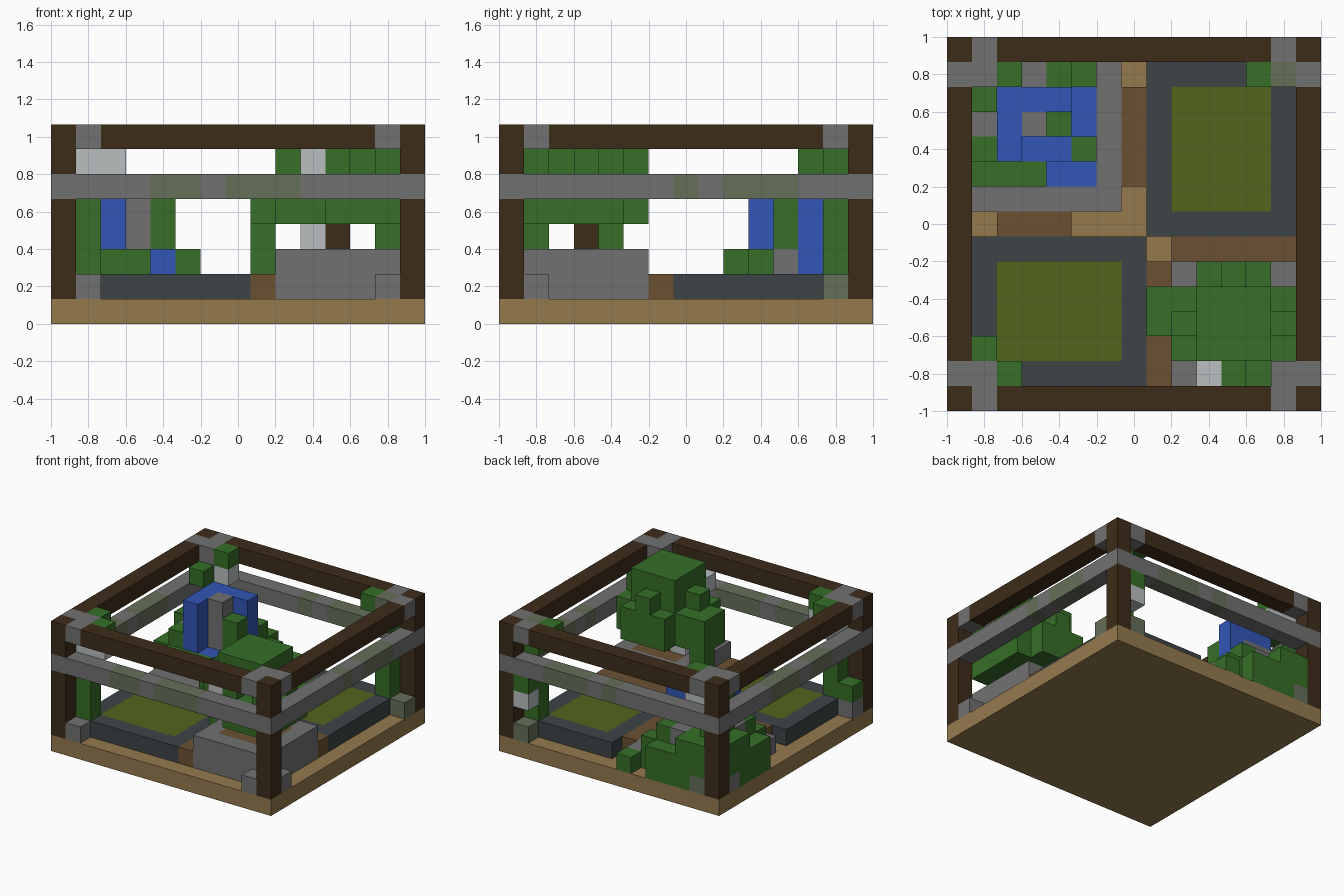
import bpy
import bmesh

default_cube = bpy.data.objects.get("Cube")
if default_cube:
    bpy.data.objects.remove(default_cube, do_unlink=True)

COUNT = 15
LAST = COUNT - 1
CELL = 2 / COUNT
# Names of the height layers, counted in cells from the ground
BASE, BED, LOW, MID, HIGH, RAIL, UPPER, TOP = range(8)


def make_material(name, red, green, blue):
    def linear(value):
        return (value / 255) ** 2.2
    material = bpy.data.materials.new(name)
    material.use_nodes = True
    colour = (linear(red), linear(green), linear(blue), 1)
    material.diffuse_color = colour
    shader = material.node_tree.nodes["Principled BSDF"]
    shader.inputs["Base Color"].default_value = colour
    shader.inputs["Roughness"].default_value = 0.9
    return material


dark_wood = make_material("dark wood", 64, 48, 32)
tan_wood = make_material("tan wood", 147, 121, 79)
earth = make_material("brown earth", 107, 82, 54)
stone = make_material("grey stone", 113, 113, 113)
pale = make_material("pale stone", 184, 189, 189)
mossy = make_material("mossy stone", 101, 110, 89)
slate = make_material("dark slate", 64, 70, 72)
grass = make_material("olive grass", 83, 101, 34)
leaf = make_material("leaf green", 57, 110, 44)
water = make_material("water blue", 54, 87, 182)

cells = {}    # grid cell -> part name
colours = {}  # part name -> material


def fill(part, material, columns, rows, layers):
    """Fill a box of cells; each extent is one index or a (first, last) pair."""
    def span(extent):
        first, last = extent if isinstance(extent, tuple) else (extent, extent)
        return range(first, last + 1)
    colours[part] = material
    for column in span(columns):
        for row in span(rows):
            for layer in span(layers):
                cells[column, row, layer] = part


# Base board
fill("base_board", tan_wood, (0, LAST), (0, LAST), BASE)

# Frame: posts, top beams, middle rails, stone corner braces
for edge in (0, LAST):
    fill("top_beams", dark_wood, (0, LAST), edge, TOP)
    fill("top_beams", dark_wood, edge, (0, LAST), TOP)
    for other in (0, LAST):
        fill("corner_posts", dark_wood, edge, other, (BED, TOP))
for edge in (0, LAST):
    fill("middle_rails", stone, (0, LAST), edge, RAIL)
    fill("middle_rails", stone, edge, (0, LAST), RAIL)
for edge, inner in ((0, 1), (LAST, LAST - 1)):
    for other, beside in ((0, 1), (LAST, LAST - 1)):
        for layer in (BED, TOP):
            fill("corner_braces", stone, inner, other, layer)
            fill("corner_braces", stone, edge, beside, layer)
            fill("corner_braces", stone, inner, beside, layer)

# Moss patches on rails and braces
for span in ((4, 5), (7, 9)):
    fill("rail_moss", mossy, span, 0, RAIL)
    fill("rail_moss", mossy, 0, span, RAIL)
for span in (7, (9, 11)):
    fill("rail_moss", mossy, LAST, span, RAIL)
    fill("rail_moss", mossy, span, LAST, RAIL)
far = LAST - 1
fill("brace_moss", mossy, far, far, TOP)
for column, row in ((far, far), (far, LAST), (LAST, far), (1, LAST)):
    fill("brace_moss", mossy, column, row, BED)

# Two grass beds with slate borders
fill("front_bed_border", slate, (1, 7), (1, 6), BED)
fill("front_bed_grass", grass, (2, 6), (2, 5), BED)
fill("back_bed_border", slate, (8, far), (7, far), BED)
fill("back_bed_grass", grass, (9, far - 1), (8, far - 1), BED)
fill("corner_braces", stone, 1, 1, BED)
fill("brace_moss", mossy, far, far, BED)

# Earth paths
fill("paths", earth, 7, (9, 12), BED)
fill("paths", earth, (2, 4), 7, BED)
fill("paths", earth, (9, far), 6, BED)
fill("paths", earth, 8, (1, 5), BED)

# Tree planter
fill("tree_planter", stone, (9, far), (1, 5), (BED, LOW))
fill("planter_soil", earth, (10, 12), (2, 4), (BED, LOW))

# Tree: trunk, pale stub, crown with stepped lumps
fill("tree_trunk", dark_wood, 11, 3, (MID, RAIL))
fill("pale_stub", pale, 10, 3, MID)
crown = "tree_crown"
fill(crown, leaf, (10, 12), (2, 4), (HIGH, TOP))
fill(crown, leaf, (8, 9), (3, 4), (HIGH, RAIL))
fill(crown, leaf, 8, 4, (LOW, HIGH))
fill(crown, leaf, 9, 3, UPPER)
fill(crown, leaf, 9, 2, (HIGH, RAIL))
fill(crown, leaf, far, (2, 4), (HIGH, RAIL))
fill(crown, leaf, far, 3, UPPER)
fill(crown, leaf, (10, 12), 5, (HIGH, RAIL))
fill(crown, leaf, 11, 5, UPPER)
fill(crown, leaf, (11, 12), 1, (HIGH, RAIL))
fill(crown, leaf, 11, 1, UPPER)
fill("pale_blossom", pale, 10, 1, UPPER)

# Pool rim, pool and waterfall
fill("pool_rim", stone, (1, 6), (8, far), BED)
fill("pool", water, (2, 5), (9, 12), BED)
fill("pool", water, (2, 4), 10, (BED, LOW))
fill("waterfall", water, 2, 10, (BED, RAIL))
fill("waterfall", water, 2, 11, RAIL)
fill("waterfall", water, (2, 4), 12, RAIL)
fill("waterfall", water, 4, 12, (BED, HIGH))
fill("waterfall_rock", stone, 3, 11, (BED, RAIL))
fill("waterfall_rock", stone, 2, 11, (BED, HIGH))
fill("waterfall_rock", stone, (2, 3), 12, (BED, HIGH))
fill("waterfall_rock", stone, 4, 11, (BED, LOW))
fill("waterfall_rock", stone, 1, 11, (BED, MID))

# Bushes around the pool
bush = "pool_bushes"
fill(bush, leaf, 4, 11, (MID, HIGH))
fill(bush, leaf, (1, 3), 9, (BED, LOW))
fill(bush, leaf, 1, 10, (BED, MID))
fill(bush, leaf, 5, 10, (BED, LOW))
fill(bush, leaf, 1, 12, (BED, HIGH))
fill(bush, leaf, (2, 5), far, (BED, LOW))
fill(bush, leaf, (2, 4), far, MID)
fill("hedge_stone", stone, 3, far, MID)

# Outer hedge growing through the frame
hedge = "outer_hedge"
fill(hedge, leaf, (2, 4), LAST, (BED, LOW))
fill(hedge, leaf, (1, 2), LAST, MID)
fill(hedge, leaf, 1, LAST, LOW)
fill(hedge, leaf, 6, LAST, BED)
fill(hedge, leaf, 0, (10, 12), (BED, LOW))
fill(hedge, leaf, 0, (12, far), MID)
fill(hedge, leaf, 0, far, LOW)
fill(hedge, leaf, 0, 1, LOW)

# Climbing plants and pale stones in the corners
vine = "corner_vines"
for column, row in ((1, 1), (1, far), (far, far)):
    fill(vine, leaf, column, row, (LOW, HIGH))
fill(vine, leaf, far, far, UPPER)
fill(vine, leaf, far, 1, HIGH)
fill(vine, leaf, far, 1, UPPER)
fill(vine, leaf, far, LAST, HIGH)
fill("pale_corner_stones", pale, far, LAST, MID)
for column, row in ((1, 1), (2, 1), (1, 2), (1, far), (2, far)):
    fill("pale_corner_stones", pale, column, row, UPPER)
fill(vine, leaf, 1, 12, UPPER)
for column, row in ((2, 1), (1, 2), (2, far), (far - 1, far)):
    fill(vine, leaf, column, row, TOP)

# Turn each part into a mesh of its exposed faces
corner_signs = ((0, 0), (1, 0), (1, 1), (0, 1))
for part, material in colours.items():
    bm = bmesh.new()
    for cell, owner in cells.items():
        if owner != part:
            continue
        for axis in range(3):
            for side in (0, 1):
                neighbour = list(cell)
                neighbour[axis] += 2 * side - 1
                if tuple(neighbour) in cells:
                    continue
                ring = []
                for u, v in corner_signs:
                    point = list(cell)
                    point[axis] += side
                    point[(axis + 1) % 3] += u
                    point[(axis + 2) % 3] += v
                    x, y, z = (value * CELL for value in point)
                    ring.append(bm.verts.new((x - 1, y - 1, z)))
                bm.faces.new(ring if side else ring[::-1])
    bmesh.ops.remove_doubles(bm, verts=bm.verts, dist=CELL / 100)
    bmesh.ops.dissolve_limit(bm, angle_limit=0.01, verts=bm.verts, edges=bm.edges)
    mesh = bpy.data.meshes.new(part)
    bm.to_mesh(mesh)
    bm.free()
    mesh.materials.append(material)
    bpy.context.collection.objects.link(bpy.data.objects.new(part, mesh))
